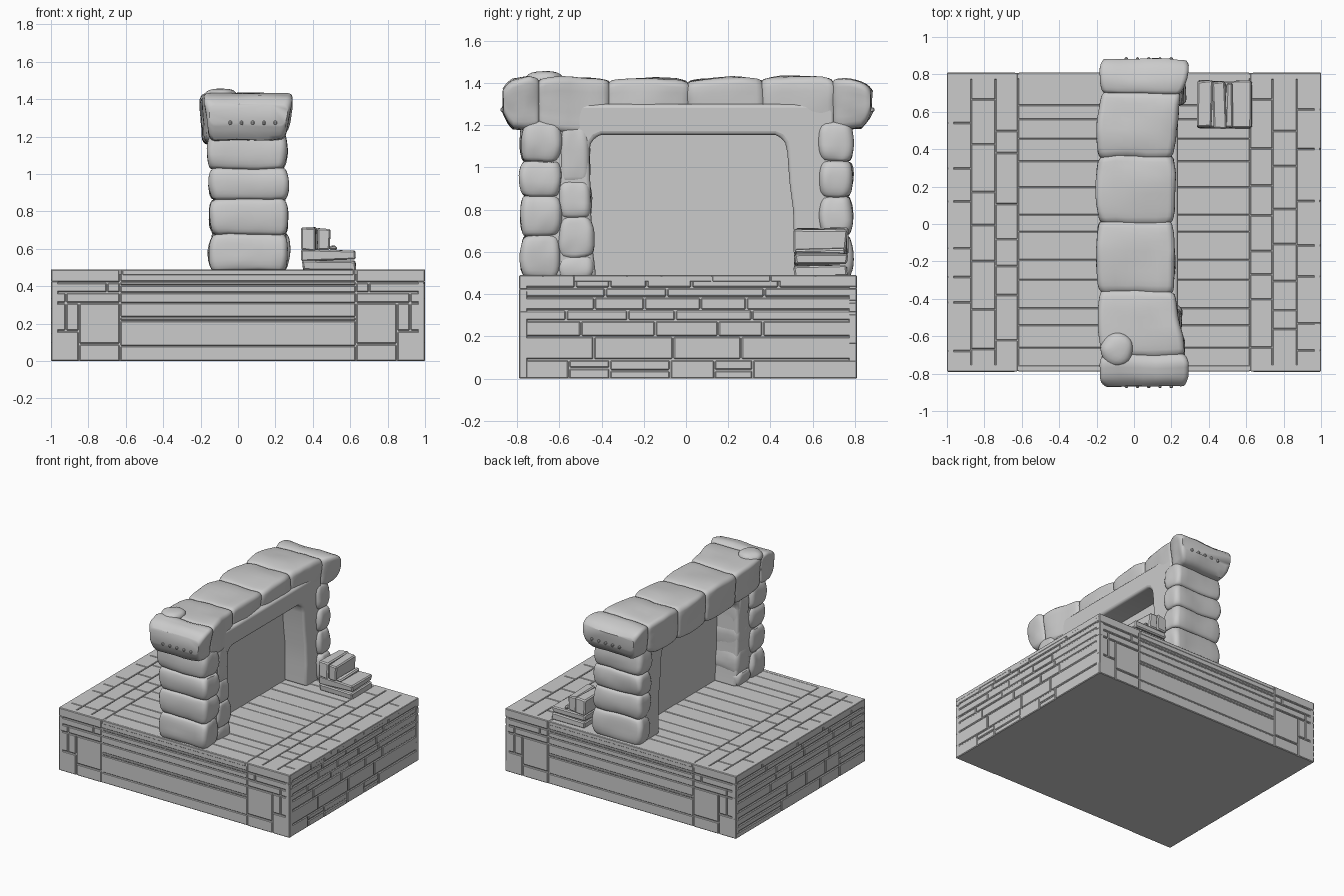
import bpy, bmesh, math, random
from mathutils import Vector, noise

if "Cube" in bpy.data.objects:
    bpy.data.objects.remove(bpy.data.objects["Cube"])

random.seed(4)
Y0, Y1, TOP = -0.79, 0.81, 0.49


def finish(bm, name, bevel=0, seg=1, smooth=None):
    bmesh.ops.recalc_face_normals(bm, faces=bm.faces[:])
    me = bpy.data.meshes.new(name)
    bm.to_mesh(me)
    bm.free()
    ob = bpy.data.objects.new(name, me)
    bpy.context.collection.objects.link(ob)
    if bevel:
        m = ob.modifiers.new("bevel", 'BEVEL')
        m.width, m.segments, m.limit_method = bevel, seg, 'ANGLE'
    if smooth:
        bpy.ops.object.select_all(action='DESELECT')
        ob.select_set(True)
        bpy.context.view_layer.objects.active = ob
        bpy.ops.object.shade_smooth_by_angle(angle=math.radians(smooth))
    return ob


def box(bm, lo, hi):
    vs = bmesh.ops.create_cube(bm, size=1)["verts"]
    for v in vs:
        v.co = Vector([(a + b) / 2 + c * (b - a) for a, b, c in zip(lo, hi, v.co)])
    return vs


def cuts(a, b, lo, hi):
    """Random split points of the span a..b"""
    out = [a]
    while b - out[-1] > hi + lo:
        out.append(out[-1] + random.uniform(lo, hi))
    return out + [b]


def rounded(x0, x1, v0, v1, taper, r=0.035):
    """Rounded, tapered rectangle outline"""
    pts = []
    corners = [(x1 - r, v1 - r, 0), (x0 + r, v1 - r, 90), (x0 + r, v0 + r, 180), (x1 - r, v0 + r, 270)]
    for cx, cv, a in corners:
        for k in range(5):
            t = math.radians(a + k * 22.5)
            pts.append((cx + r * math.cos(t), cv + r * math.sin(t)))
    full = []
    for i, p in enumerate(pts):
        q = pts[(i + 1) % len(pts)]
        n = 6 if i % 5 == 4 else 1
        full += [(p[0] + (q[0] - p[0]) * j / n, p[1] + (q[1] - p[1]) * j / n) for j in range(n)]
    mid = (x0 + x1) / 2
    return [(mid + (x - mid) * (1 - taper * (v1 - v) / (v1 - v0)), v) for x, v in full]


def sample(keys, s):
    for a, b in zip(keys, keys[1:]):
        if s <= b[0]:
            t = (s - a[0]) / (b[0] - a[0])
            return [p + (q - p) * t for p, q in zip(a[1:], b[1:])]
    return list(keys[-1][1:])


def stacked_stones(name, axis, joints, keys, groove, wobble):
    """One weathered row of bulging stones, lofted along y or z"""
    bm = bmesh.new()
    rings = []
    steps = [0, .03, .08, .16, .28, .42, .58, .72, .84, .92, .97]
    for i, (a, b) in enumerate(zip(joints, joints[1:])):
        jit = random.uniform(-wobble, wobble)
        for t in steps + ([1] if i == len(joints) - 2 else []):
            s = a + (b - a) * t
            d = groove * (1 - min(1, 4 * t * (1 - t)) ** 0.45)
            if (i == 0 and t < .5 or i == len(joints) - 2 and t > .5) and axis == 'y':
                d = 0
            x0, x1, v0, v1, tp = sample(keys, s)
            ring = []
            for x, v in rounded(x0 + d + jit, x1 - d + jit, v0 + d, v1 - d, tp):
                p = Vector((x, s, v) if axis == 'y' else (x, v, s))
                p += noise.noise_vector(p * 5) * 0.012 + noise.noise_vector(p * 16) * 0.004
                ring.append(bm.verts.new(p))
            rings.append(ring)
    n = len(rings[0])
    for r, q in zip(rings, rings[1:]):
        for i in range(n):
            bm.faces.new((r[i], r[(i + 1) % n], q[(i + 1) % n], q[i]))
    bm.faces.new(rings[0])
    bm.faces.new(rings[-1])
    return finish(bm, name, smooth=40)


# Base core, slightly behind the facing stones
bm = bmesh.new()
box(bm, (-.992, Y0 + .008, 0), (.992, Y1 - .008, TOP - .006))
finish(bm, "base_core")

G = 0.003
# Irregular masonry on both end faces
rows = [0, .09, .2, .275, .325, .385, .43, TOP]
for side, name in ((1, "right"), (-1, "left")):
    bm = bmesh.new()
    xs = sorted((side * .96, side * 1.0))
    for za, zb in zip(rows, rows[1:]):
        c = cuts(Y0, Y1, .16, .48)
        for a, b in zip(c, c[1:]):
            mid = za + (zb - za) * random.uniform(.4, .6)
            parts = [(za, mid), (mid, zb)] if zb - za > .08 and random.random() < .35 else [(za, zb)]
            for p, q in parts:
                e0, e1 = (0 if a == Y0 else G), (0 if b == Y1 else G)
                box(bm, (xs[0], a + e0, p + (G if p else 0)), (xs[1] - random.uniform(0, .003) * (side > 0), b - e1, q - G * (q < TOP)))
    finish(bm, name + "_masonry", .005)

# Corner blocks and long slats on front and back faces
blocks = [(.63, .85, 0, .09), (.63, .85, .09, .31), (.85, 1, 0, .16), (.92, 1, .16, .31), (.85, .92, .16, .31),
          (.63, .92, .31, .365), (.92, 1, .31, .365), (.63, .7, .365, .42), (.7, 1, .365, .42), (.63, 1, .42, TOP)]
slats = [0, .08, .215, .235, .31, .365, .405, .425, TOP]
for y, d, name in ((Y0, .04, "front"), (Y1, -.04, "back")):
    bm = bmesh.new()
    ya, yb = sorted((y, y + d))
    for s in (-1, 1):
        for a, b, p, q in blocks:
            xa, xb = sorted((s * (a + G), s * (b - (G if b < 1 else .001))))
            box(bm, (xa, ya, p + (G if p else 0)), (xb, yb, q - G * (q < TOP)))
    inset = .003
    for p, q in zip(slats, slats[1:]):
        box(bm, (-.628, ya + inset, p + (.001 if p else 0)), (.628, yb - inset, q - .001))
    finish(bm, name + "_facing", .005)

# Top paving: bricks at both ends, long planks between
bm = bmesh.new()
for s in (-1, 1):
    for a, b in ((.62, .74), (.74, .87), (.87, 1)):
        c = cuts(Y0, Y1, .1, .28)
        for p, q in zip(c, c[1:]):
            xa, xb = sorted((s * (a + G * .7), s * (b - G * .7 * (b < 1))))
            box(bm, (xa, p + G * .7, TOP - .03), (xb, q - G * .7, TOP))
c = cuts(Y0, Y1, .06, .16)
for p, q in zip(c, c[1:]):
    box(bm, (-.618, p + .001, TOP - .03), (.618, q - .001, TOP - random.uniform(0, .003)))
finish(bm, "top_paving", .003)

# Inner arch frame with rounded upper corners
prof = [(-.425, .48), (-.44, .6), (-.45, .8), (-.455, 1.0), (-.46, 1.07), (-.45, 1.115), (-.43, 1.142), (-.40, 1.155),
        (.42, 1.155), (.45, 1.142), (.47, 1.115), (.48, 1.07), (.49, .93), (.507, .8), (.512, .65), (.512, .48),
        (.70, .48), (.70, 1.3), (-.70, 1.3), (-.70, .48)]
bm = bmesh.new()
f = bm.faces.new([bm.verts.new((-.13, y, z)) for y, z in prof])
ext = bmesh.ops.extrude_face_region(bm, geom=[f])["geom"]
bmesh.ops.translate(bm, verts=[v for v in ext if isinstance(v, bmesh.types.BMVert)], vec=(.365, 0, 0))
finish(bm, "arch_frame", .018, 3, smooth=35)

# Portal sheet closing the opening
bm = bmesh.new()
bm.faces.new([bm.verts.new(p) for p in ((.05, -.5, .485), (.05, .56, .485), (.05, .56, 1.2), (.05, -.5, 1.2))])
finish(bm, "portal_sheet")

# Stacked pillar stones
courses = [.48, .68, .86, 1.03, 1.22]
for name, a, b in (("front_pillar", -.785, -.59), ("rear_pillar", .63, .79)):
    stacked_stones(name, 'z', courses, [(.48, -.15, .275, a, b, 0), (1.22, -.155, .265, a, b, 0)], .028, .006)
# Inner jamb stones beside the front pillar
stacked_stones("front_jamb", 'z', [.48, .58, .76, .93, 1.2],
               [(.48, -.14, .26, -.605, -.43, 0), (1.2, -.14, .24, -.605, -.46, 0)], .018, .005)

# Lintel with flared end caps
keys = [(-.87, -.16, .27, 1.265, 1.37, .06), (-.85, -.185, .285, 1.215, 1.395, .14), (-.825, -.195, .295, 1.185, 1.415, .2),
        (-.75, -.195, .295, 1.18, 1.435, .18), (-.62, -.19, .265, 1.17, 1.43, .06), (-.5, -.195, .235, 1.16, 1.425, .02),
        (0, -.2, .215, 1.16, 1.425, .02), (.5, -.2, .225, 1.16, 1.43, .02), (.65, -.195, .25, 1.17, 1.43, .06),
        (.77, -.195, .29, 1.18, 1.42, .18), (.83, -.195, .3, 1.185, 1.405, .2), (.86, -.19, .3, 1.215, 1.39, .14),
        (.88, -.17, .285, 1.265, 1.365, .06)]
stacked_stones("lintel", 'y', [-.87, -.7, -.36, .01, .36, .7, .88], keys, .024, .003)

# Weathered lump on the front cap
bm = bmesh.new()
bmesh.ops.create_icosphere(bm, subdivisions=3, radius=1)
for v in bm.verts:
    v.co = Vector((-.09 + v.co.x * .09, -.67 + v.co.y * .085, 1.415 + v.co.z * .045))
    v.co += noise.noise_vector(v.co * 12) * .01
finish(bm, "cap_lump", smooth=40)

# Small chipped studs across both end caps
bm = bmesh.new()
for y in (-.868, .872):
    for i in range(5):
        x = -.05 + i * .06
        box(bm, (x, y - .01, 1.262), (x + .018, y + .02, 1.285))
finish(bm, "cap_studs", .006)

# Broken stone steps behind the arch
bm = bmesh.new()
for lo, hi in (((.345, .51, .48), (.63, .76, .535)), ((.34, .515, .538), (.625, .765, .595)),
               ((.34, .515, .59), (.42, .765, .712)), ((.423, .51, .59), (.492, .76, .708)),
               ((.49, .515, .59), (.525, .75, .615))):
    for v in box(bm, lo, hi):
        v.co += Vector([random.uniform(-.006, .006) for _ in range(3)])
finish(bm, "broken_steps", .008)
